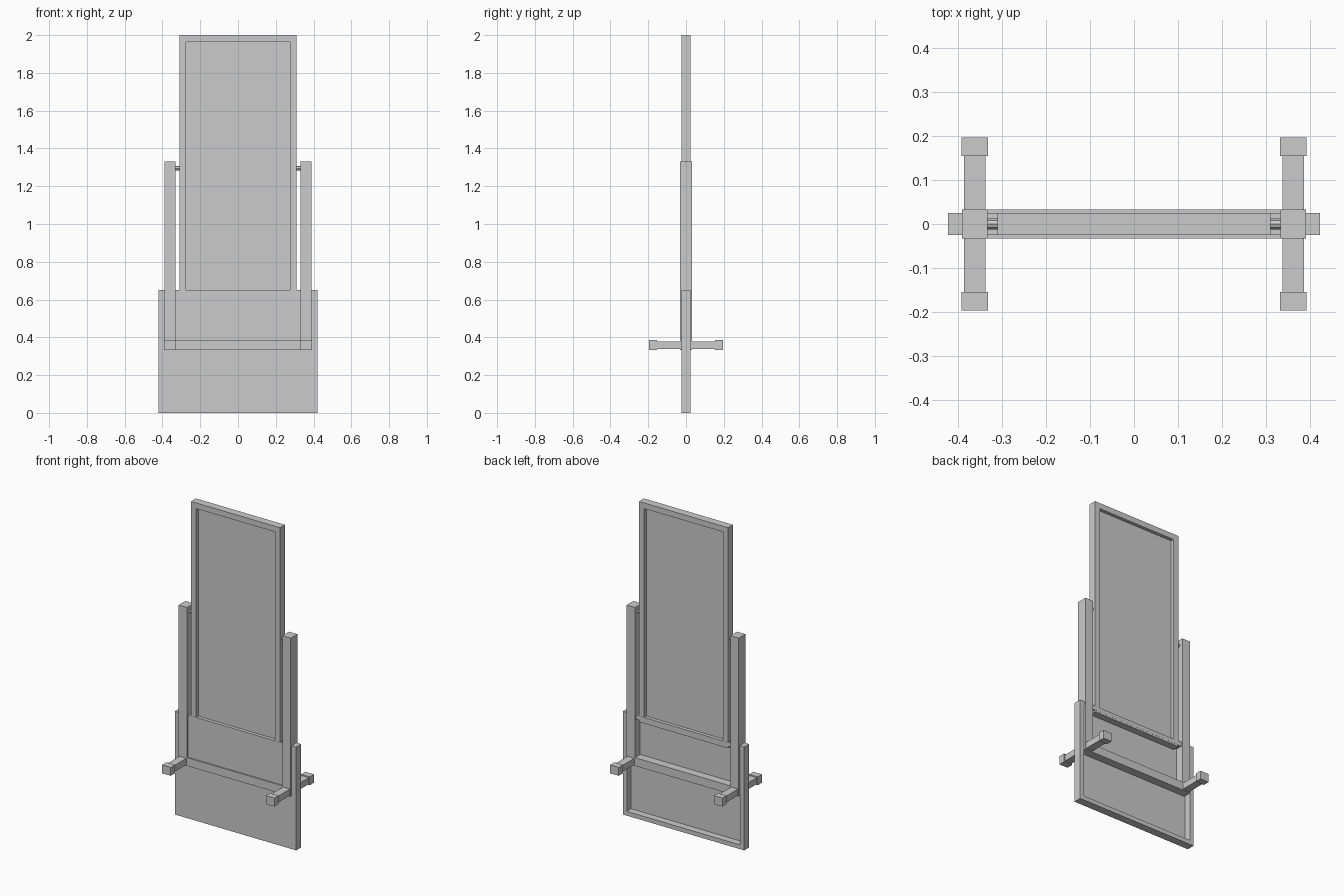
import bpy, bmesh, math

if "Cube" in bpy.data.objects:
    bpy.data.objects.remove(bpy.data.objects["Cube"])


def make_object(name, bm):
    bmesh.ops.recalc_face_normals(bm, faces=bm.faces)
    mesh = bpy.data.meshes.new(name)
    bm.to_mesh(mesh)
    bm.free()
    obj = bpy.data.objects.new(name, mesh)
    bpy.context.collection.objects.link(obj)
    return obj


def box(name, x, y, z):
    """Box from (min, max) ranges on each axis."""
    bm = bmesh.new()
    bmesh.ops.create_cube(bm, size=1)
    for v in bm.verts:
        for i, (lo, hi) in enumerate((x, y, z)):
            v.co[i] = lo if v.co[i] < 0 else hi
    return make_object(name, bm)


def frame(name, half_w, z0, z1, rim, y0, y1):
    """Rectangular frame with an open centre."""
    bm = bmesh.new()
    loops = []
    for inset, y in ((0, y0), (rim, y0), (rim, y1), (0, y1)):
        w, lo, hi = half_w - inset, z0 + inset, z1 - inset
        loops.append([bm.verts.new(p) for p in
                      ((-w, y, lo), (w, y, lo), (w, y, hi), (-w, y, hi))])
    for k in range(4):
        a, b = loops[k], loops[(k + 1) % 4]
        for i in range(4):
            j = (i + 1) % 4
            bm.faces.new((a[i], a[j], b[j], b[i]))
    return make_object(name, bm)


def pin(name, x0, x1, z, radius):
    """Eight-sided pivot pin along x."""
    bm = bmesh.new()
    rings = []
    for x in (x0, x1):
        rings.append([bm.verts.new((x, radius * math.cos(i * math.pi / 4),
                                    z + radius * math.sin(i * math.pi / 4)))
                      for i in range(8)])
    for i in range(8):
        j = (i + 1) % 8
        bm.faces.new((rings[0][i], rings[0][j], rings[1][j], rings[1][i]))
    bm.faces.new(rings[0])
    bm.faces.new(rings[1])
    return make_object(name, bm)


def span(s, a, b):
    """Range a..b, mirrored when s is -1."""
    return tuple(sorted((s * a, s * b)))


# Tilting upper board: frame with a thin recessed panel
frame("upper_frame", 0.31, 0.612, 2.0, 0.036, -0.0245, 0.0245)
box("upper_panel", (-0.276, 0.276), (-0.003, 0.003), (0.646, 1.966))

# Lower board: flat front sheet with a rim on the back
box("lower_panel", (-0.422, 0.422), (-0.025, -0.019), (0, 0.65))
frame("lower_rim", 0.422, 0, 0.65, 0.027, -0.019, 0.025)

# Crossbar between the posts
box("crossbar", (-0.333, 0.333), (-0.033, 0.033), (0.333, 0.385))

for s, side in ((-1, "left"), (1, "right")):
    # Post and pivot pin
    box(f"{side}_post", span(s, 0.332, 0.39), (-0.033, 0.033), (0.333, 1.33))
    pin(f"{side}_pivot_pin", s * 0.305, s * 0.335, 1.295, 0.012)
    # Foot bars with end blocks, front and back
    for t, end in ((-1, "front"), (1, "back")):
        box(f"{side}_{end}_foot_bar", span(s, 0.337, 0.385),
            span(t, 0.033, 0.156), (0.339, 0.379))
        box(f"{side}_{end}_foot_block", span(s, 0.331, 0.391),
            span(t, 0.154, 0.196), (0.333, 0.386))
